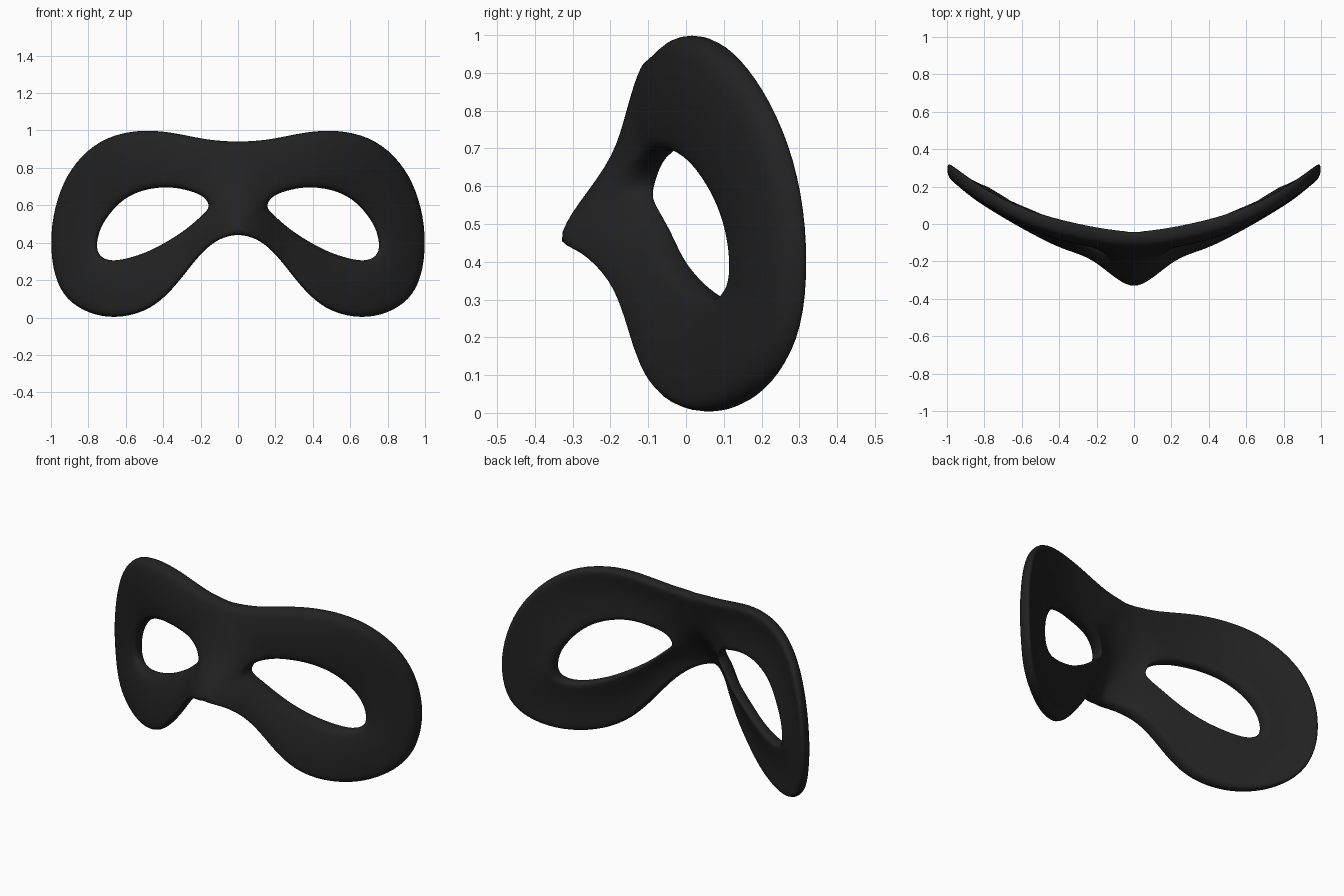
import bpy, bmesh, math
from mathutils import Vector

if "Cube" in bpy.data.objects:
    bpy.data.objects.remove(bpy.data.objects["Cube"])

# Right half: outer edge (down the bridge of the nose at x = 0) as x, y, z
OUTER = [(0, -.075, .942), (.15, -.06, .948), (.3, -.03, .982), (.48, .012, 1.01),
         (.67, .085, .983), (.81, .16, .9), (.92, .235, .765), (.985, .285, .59),
         (1.008, .3, .4), (.985, .285, .215), (.92, .225, .092), (.8, .145, .018),
         (.66, .055, -.009), (.5, -.035, .025), (.385, -.09, .108), (.285, -.12, .23),
         (.195, -.165, .348), (.1, -.25, .425), (0, -.315, .445),
         (0, -.25, .55), (0, -.145, .68), (0, -.11, .82)]
# Matching points around the eye opening
EYE = [(.26, -.07, .675), (.32, -.055, .69), (.38, -.04, .695), (.46, -.01, .69),
       (.55, .03, .665), (.625, .07, .62), (.685, .11, .555), (.735, .137, .48),
       (.755, .15, .4), (.75, .145, .345), (.715, .12, .313), (.66, .09, .304),
       (.58, .06, .32), (.49, .023, .35), (.40, -.018, .395), (.31, -.05, .45),
       (.25, -.07, .495), (.19, -.10, .55), (.163, -.11, .577), (.155, -.11, .6),
       (.17, -.105, .632), (.21, -.09, .66)]
STEPS = [0, .18, .5, .82, 1]
HALF = .042  # half thickness, front to back

# Rings run over the front from edge to eye, then return over the back
bm = bmesh.new()
rings = []
for t, dy in [(t, -HALF) for t in STEPS] + [(t, HALF) for t in reversed(STEPS)]:
    ring = []
    for a, b in zip(OUTER, EYE):
        p = Vector(a).lerp(Vector(b), t)
        p.y += dy - .025 * math.sin(math.pi * t)
        ring.append(bm.verts.new(p))
    rings.append(ring)
n = len(OUTER)
for r0, r1 in zip(rings, rings[1:] + rings[:1]):
    for i in range(n):
        j = (i + 1) % n
        quad = (r0[i], r1[i], r1[j], r0[j])
        if any(v.co.x > 1e-4 for v in quad):   # leave the mirror plane open
            bm.faces.new(quad)
bmesh.ops.recalc_face_normals(bm, faces=bm.faces)
mesh = bpy.data.meshes.new("eye_mask")
bm.to_mesh(mesh)
bm.free()
mask = bpy.data.objects.new("eye_mask", mesh)
bpy.context.collection.objects.link(mask)
for f in mesh.polygons:
    f.use_smooth = True

# Mirror and round off
m = mask.modifiers.new("mirror", 'MIRROR')
m.use_clip = True
d = mask.modifiers.new("round", 'SUBSURF')
d.levels = d.render_levels = 2

# Black finish
mat = bpy.data.materials.new("black")
mat.diffuse_color = (.016, .016, .016, 1)
mat.use_nodes = True
mat.node_tree.nodes["Principled BSDF"].inputs["Base Color"].default_value = mat.diffuse_color
mesh.materials.append(mat)
